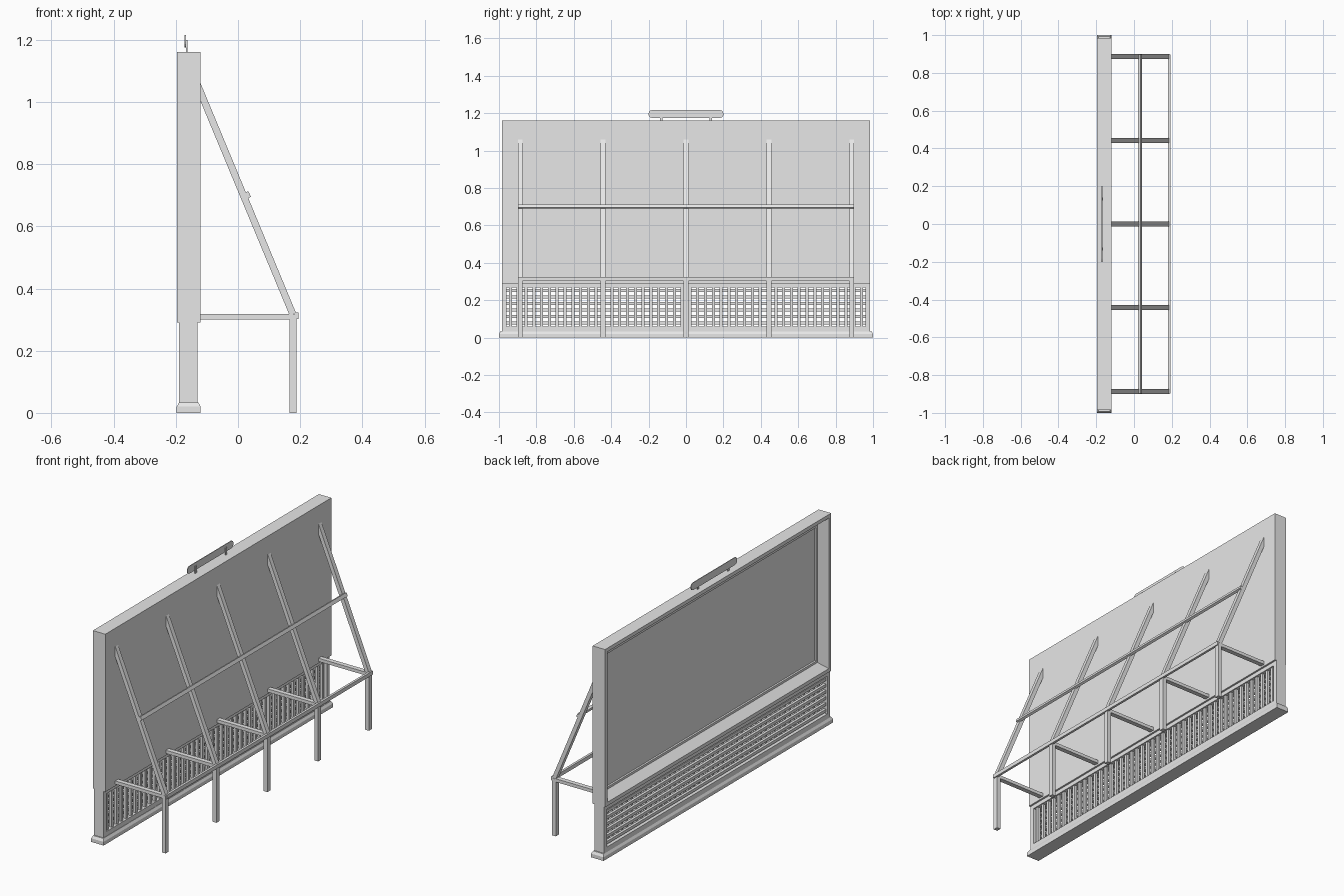
import bpy, bmesh, math
from mathutils import Vector

cube = bpy.data.objects.get("Cube")
if cube:
    bpy.data.objects.remove(cube, do_unlink=True)

grey = bpy.data.materials.new("plain grey")
grey.use_nodes = True
grey.diffuse_color = (0.8, 0.8, 0.8, 1)
grey.node_tree.nodes["Principled BSDF"].inputs["Base Color"].default_value = (0.8, 0.8, 0.8, 1)


def finish(name, bm):
    bmesh.ops.recalc_face_normals(bm, faces=bm.faces)
    mesh = bpy.data.meshes.new(name)
    bm.to_mesh(mesh)
    bm.free()
    mesh.materials.append(grey)
    obj = bpy.data.objects.new(name, mesh)
    bpy.context.collection.objects.link(obj)
    return obj


def add_box(bm, x, y, z):
    """Box from (low, high) ranges."""
    verts = bmesh.ops.create_cube(bm, size=1)["verts"]
    for v in verts:
        v.co = Vector(r[0] + (c + 0.5) * (r[1] - r[0]) for c, r in zip(v.co, (x, y, z)))


def box(name, x, y, z):
    bm = bmesh.new()
    add_box(bm, x, y, z)
    return finish(name, bm)


def prism(name, points, axis, low, high):
    """Extrude a 2D outline along x (points are y, z) or y (points are x, z)."""
    bm = bmesh.new()
    place = (lambda p: (low, *p)) if axis == "x" else (lambda p: (p[0], low, p[1]))
    face = bm.faces.new([bm.verts.new(place(p)) for p in points])
    out = bmesh.ops.extrude_face_region(bm, geom=[face])["geom"]
    move = Vector((1, 0, 0) if axis == "x" else (0, 1, 0)) * (high - low)
    bmesh.ops.translate(bm, vec=move, verts=[g for g in out if isinstance(g, bmesh.types.BMVert)])
    return finish(name, bm)


# Display panel with a stepped, sloping recess on the -x side
bm = bmesh.new()
add_box(bm, (-0.196, -0.12), (-0.985, 0.985), (0.29, 1.16))
bm.normal_update()
screen = min(bm.faces, key=lambda f: f.calc_center_median().x)
for width, depth in ((0.02, 0), (0.035, -0.045), (0.012, 0), (0.004, -0.006)):
    bmesh.ops.inset_region(bm, faces=[screen], thickness=width, depth=depth, use_even_offset=True)
finish("display_panel", bm)

# Lower frame around the lattice
BACK, FRONT = -0.13, -0.19
for side, s in (("left", 1), ("right", -1)):
    box("lower_frame_" + side, (FRONT, BACK), sorted((0.96 * s, 0.985 * s)), (0.03, 0.29))
box("lower_frame_bottom", (FRONT, BACK), (-0.96, 0.96), (0.03, 0.06))
box("lower_frame_top", (FRONT, BACK), (-0.96, 0.96), (0.268, 0.29))

# Horizontal slats outside, vertical slats behind them
bm = bmesh.new()
ROWS = 6
for i in range(ROWS):
    z = 0.06 + (i + 0.5) * 0.208 / ROWS
    add_box(bm, (-0.183, -0.168), (-0.96, 0.96), (z - 0.008, z + 0.008))
finish("horizontal_slats", bm)
bm = bmesh.new()
COLUMNS = 46
for i in range(COLUMNS):
    y = -0.96 + (i + 0.5) * 1.92 / COLUMNS
    add_box(bm, (-0.152, -0.137), (y - 0.008, y + 0.008), (0.06, 0.268))
finish("vertical_slats", bm)

# Plinth with a chamfered top
bm = bmesh.new()
add_box(bm, (-0.197, -0.12), (-1, 1), (0, 0.02))
bm.normal_update()
top = max(bm.faces, key=lambda f: f.calc_center_median().z)
bmesh.ops.inset_region(bm, faces=[top], thickness=0.008, depth=0.014, use_even_offset=True)
finish("plinth", bm)

# Support frames: post, beam and sloping brace
for i in range(5):
    y = (i - 2) * 0.443
    span = (y - 0.013, y + 0.013)
    box(f"post_{i + 1}", (0.165, 0.188), span, (0, 0.316))
    box(f"beam_{i + 1}", (-0.125, 0.17), span, (0.3, 0.318))
    prism(f"brace_{i + 1}", [(-0.122, 1.006), (-0.122, 1.064), (0.188, 0.318), (0.165, 0.316)],
          "y", *span)

# Long rails tying the frames together
box("lower_rail", (0.181, 0.194), (-0.898, 0.898), (0.302, 0.323))
rail = box("middle_rail", (-0.007, 0.007), (-0.898, 0.898), (-0.01, 0.01))
rail.location = (0.031, 0, 0.701)
rail.rotation_euler.y = -math.atan2(0.3, 0.72)

# Rounded name plate on two short stems
R = 0.018
outline = []
for cy, cz, start in ((0.182, 1.198, 0), (-0.182, 1.198, 90), (-0.182, 1.193, 180), (0.182, 1.193, 270)):
    for step in range(5):
        a = math.radians(start + step * 22.5)
        outline.append((cy + R * math.cos(a), cz + R * math.sin(a)))
prism("top_plate", outline, "x", -0.172, -0.168)
for side, s in (("left", 1), ("right", -1)):
    box("plate_stem_" + side, (-0.168, -0.163), (0.132 * s - 0.007, 0.132 * s + 0.007), (1.155, 1.2))
